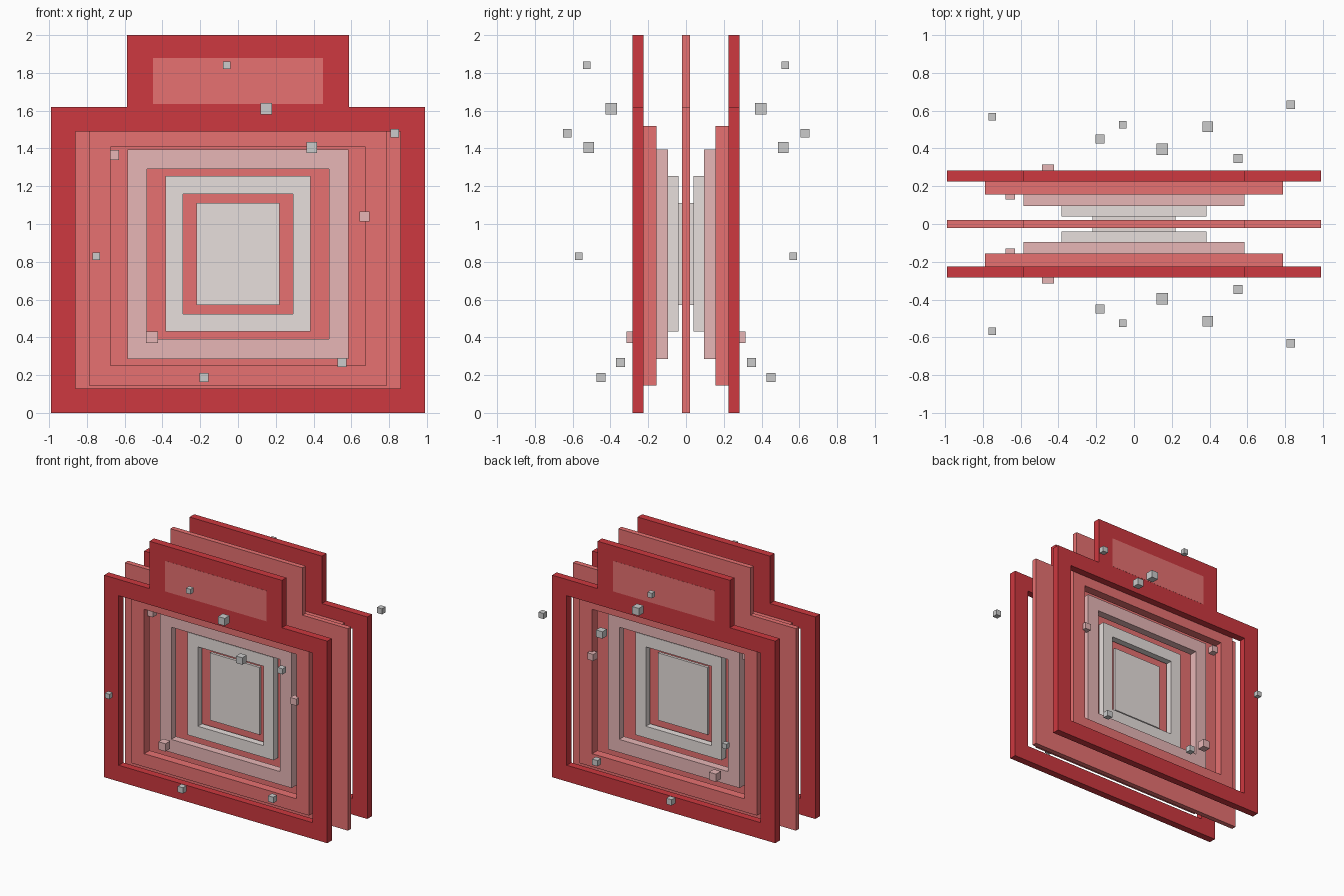
import bpy, bmesh

if "Cube" in bpy.data.objects:
    bpy.data.objects.remove(bpy.data.objects["Cube"])


def material(name, rgb):
    m = bpy.data.materials.new(name)
    m.diffuse_color = (*rgb, 1)
    m.use_nodes = True
    m.node_tree.nodes["Principled BSDF"].inputs["Base Color"].default_value = m.diffuse_color
    return m


DEEP = material("deep_red", (0.61, 0.04, 0.05))
MID = material("mid_red", (0.80, 0.165, 0.165))
PINK = material("dusty_pink", (0.80, 0.47, 0.47))
PALE = material("pale_grey", (0.80, 0.74, 0.72))


def rect(half, z0, z1):
    return [(-half, z0), (half, z0), (half, z1), (-half, z1)]


def slab(name, loops, y0, y1, mat=None):
    """Extrude an outline (and optional hole loops) in xz from y0 to y1."""
    bm = bmesh.new()
    edges = []
    for loop in loops:
        vs = [bm.verts.new((x, y0, z)) for x, z in loop]
        edges += [bm.edges.new((a, b)) for a, b in zip(vs, vs[1:] + vs[:1])]
    bmesh.ops.triangle_fill(bm, edges=edges, use_beauty=True, normal=(0, -1, 0))
    ext = bmesh.ops.extrude_face_region(bm, geom=bm.faces[:], use_keep_orig=True)
    moved = [g for g in ext["geom"] if isinstance(g, bmesh.types.BMVert)]
    bmesh.ops.translate(bm, verts=moved, vec=(0, y1 - y0, 0))
    bmesh.ops.recalc_face_normals(bm, faces=bm.faces[:])
    me = bpy.data.meshes.new(name)
    bm.to_mesh(me)
    bm.free()
    ob = bpy.data.objects.new(name, me)
    bpy.context.collection.objects.link(ob)
    if mat:
        me.materials.append(mat)
    return ob


# Tabbed silhouette shared by the middle plate and the outer frames
W, T = 0.99, 0.587
outline = [(-W, 0), (W, 0), (W, 1.62), (T, 1.62),
           (T, 2), (-T, 2), (-T, 1.62), (-W, 1.62)]

# Middle plate and core panel
slab("middle_plate", [outline], -0.02, 0.02, MID)
slab("core_panel", [rect(0.22, 0.57, 1.11)], -0.04, 0.04, PALE)

# Stepped frames: name, outer loop, opening, y near, y far, colour
frames = [
    ("outer_frame", outline, rect(0.86, 0.13, 1.49), 0.225, 0.283, DEEP),
    ("second_frame", rect(0.788, 0.145, 1.52), rect(0.675, 0.25, 1.408), 0.156, 0.225, MID),
    ("third_frame", rect(0.585, 0.285, 1.395), rect(0.483, 0.39, 1.29), 0.094, 0.156, PINK),
    ("inner_frame", rect(0.383, 0.43, 1.253), rect(0.29, 0.523, 1.16), 0.04, 0.094, PALE),
]

# Floating cubes: x, distance from the middle in y, z, size, colour
cubes = [
    (-0.06, 0.525, 1.84, 0.040, None),
    (0.15, 0.395, 1.61, 0.060, None),
    (0.83, 0.630, 1.48, 0.045, None),
    (0.39, 0.515, 1.405, 0.056, None),
    (-0.655, 0.155, 1.365, 0.052, PINK),
    (0.67, 0.230, 1.04, 0.053, PINK),
    (-0.75, 0.567, 0.83, 0.040, None),
    (-0.455, 0.284, 0.40, 0.062, PINK),
    (0.55, 0.347, 0.267, 0.047, None),
    (-0.18, 0.450, 0.187, 0.047, None),
]

# Both sides repeat the same layers and cubes
for side, s in (("front", -1), ("back", 1)):
    for name, outer, hole, y0, y1, mat in frames:
        slab(f"{side}_{name}", [outer, hole], s * y0, s * y1, mat)
    slab(f"{side}_tab_panel", [rect(0.45, 1.635, 1.88)], s * 0.23, s * 0.284, MID)
    for i, (x, y, z, d, mat) in enumerate(cubes):
        h = d / 2
        loop = [(x - h, z - h), (x + h, z - h), (x + h, z + h), (x - h, z + h)]
        slab(f"{side}_floating_cube_{i + 1}", [loop], s * y - h, s * y + h, mat)
